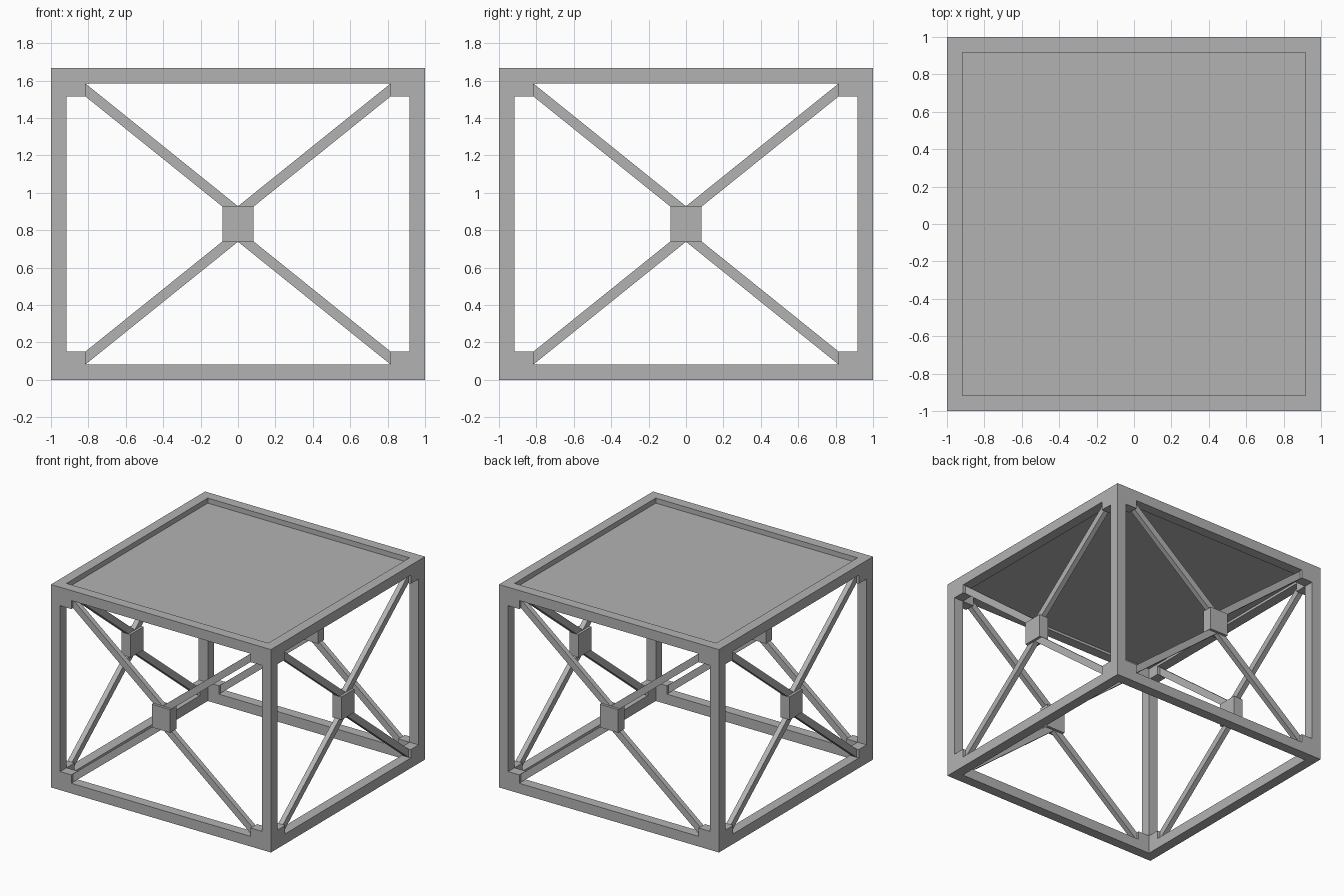
import bpy, bmesh
from math import pi
from mathutils import Matrix, Vector

H = 1.667          # total height
T = 0.083          # beam thickness
I = 1 - T          # inner half width
G = 0.815          # inner edge of corner gussets
GZ = 0.152         # top of lower gussets
MID = H / 2

if "Cube" in bpy.data.objects:
    bpy.data.objects.remove(bpy.data.objects["Cube"])

grey = bpy.data.materials.new("plain_grey")
grey.use_nodes = True
colour = (0.45, 0.45, 0.45, 1)
grey.diffuse_color = colour
grey.node_tree.nodes["Principled BSDF"].inputs["Base Color"].default_value = colour


def add_mesh(name, bm):
    bmesh.ops.recalc_face_normals(bm, faces=bm.faces)
    mesh = bpy.data.meshes.new(name)
    bm.to_mesh(mesh)
    bm.free()
    mesh.materials.append(grey)
    ob = bpy.data.objects.new(name, mesh)
    bpy.context.collection.objects.link(ob)
    return ob


def box(name, lo, hi):
    bm = bmesh.new()
    lo, hi = Vector(lo), Vector(hi)
    bmesh.ops.create_cube(bm, size=1, matrix=Matrix.Translation((lo + hi) / 2)
                          @ Matrix.Diagonal((*(hi - lo), 1)))
    return add_mesh(name, bm)


def prism(name, outline, y0, y1, turn=0):
    """Extrude an x-z outline along y, then turn it about z."""
    bm = bmesh.new()
    face = bm.faces.new([bm.verts.new((x, y0, z)) for x, z in outline])
    out = bmesh.ops.extrude_face_region(bm, geom=[face])["geom"]
    bmesh.ops.translate(bm, vec=(0, y1 - y0, 0),
                        verts=[v for v in out if isinstance(v, bmesh.types.BMVert)])
    bmesh.ops.rotate(bm, verts=bm.verts, matrix=Matrix.Rotation(turn, 3, "Z"))
    return add_mesh(name, bm)


# Frame: solid block hollowed by a shaft and two notched window openings
frame = box("frame", (-1, -1, 0), (1, 1, H))
window = [(-G, T), (G, T), (G, GZ), (I, GZ), (I, H - GZ), (G, H - GZ),
          (G, H - T), (-G, H - T), (-G, H - GZ), (-I, H - GZ), (-I, GZ), (-G, GZ)]
cutters = [box("shaft_cutter", (-I, -I, -1), (I, I, H + 1)),
           prism("window_cutter_front", window, -2, 2),
           prism("window_cutter_side", window, -2, 2, pi / 2)]
for cutter in cutters:
    cutter.hide_render = True
    mod = frame.modifiers.new(cutter.name, "BOOLEAN")
    mod.operation, mod.solver, mod.object = "DIFFERENCE", "EXACT", cutter
bpy.context.view_layer.update()
hollow = frame.evaluated_get(bpy.context.evaluated_depsgraph_get())
frame.data = bpy.data.meshes.new_from_object(hollow)
frame.modifiers.clear()
for cutter in cutters:
    bpy.data.objects.remove(cutter)

# Recessed top panel
box("top_panel", (-I, -I, H - T * 0.75), (I, I, H - T / 2))

# Cross braces and centre hub on each of the four sides
for k, side in enumerate(("front", "left", "back", "right")):
    turn = k * pi / 2
    hub = [(-T, MID - 0.095), (T, MID - 0.095), (T, MID + 0.095), (-T, MID + 0.095)]
    prism(f"{side}_hub", hub, -1, -I, turn)
    for sx, a in ((-1, "right"), (1, "left")):
        for lower, b in ((True, "lower"), (False, "upper")):
            bar = [(sx * G, T), (sx * G, GZ), (0, MID - 0.026), (0, MID - 0.095)]
            if not lower:
                bar = [(x, H - z) for x, z in bar]
            prism(f"{side}_{b}_{a}_brace", bar, -1 + T / 4, -1 + T * 0.75, turn)
